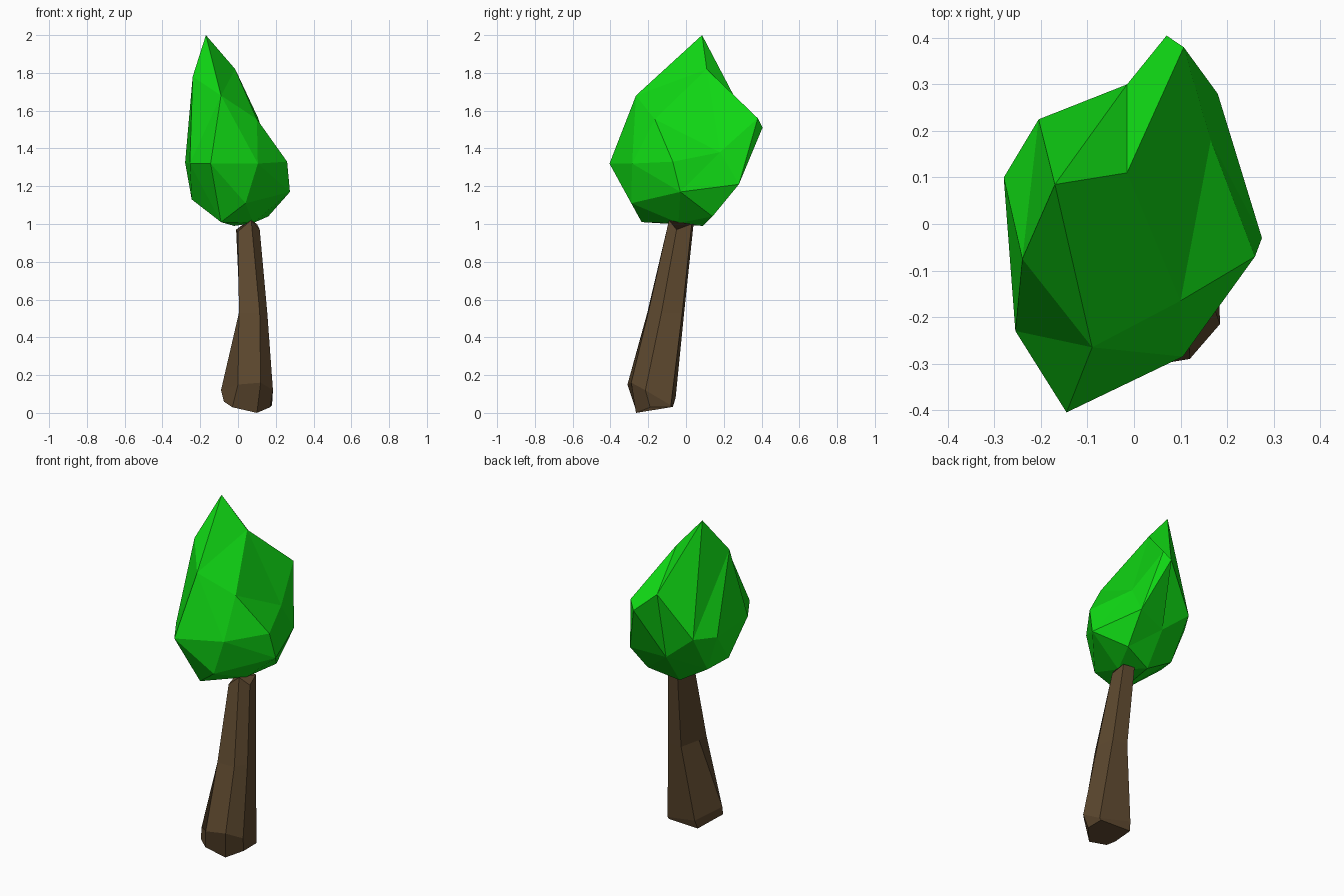
import bpy, bmesh
from mathutils import Vector

if "Cube" in bpy.data.objects:
    bpy.data.objects.remove(bpy.data.objects["Cube"])


def material(name, rgb):
    m = bpy.data.materials.new(name)
    m.diffuse_color = (*rgb, 1)
    m.use_nodes = True
    m.node_tree.nodes["Principled BSDF"].inputs["Base Color"].default_value = m.diffuse_color
    return m


def finish(bm, name, mat):
    bmesh.ops.recalc_face_normals(bm, faces=bm.faces[:])
    mesh = bpy.data.meshes.new(name)
    bm.to_mesh(mesh)
    bm.free()
    mesh.materials.append(mat)
    bpy.context.collection.objects.link(bpy.data.objects.new(name, mesh))


leaf = material("leaf_green", (0.005, 0.68, 0.007))
bark = material("bark_brown", (0.11, 0.065, 0.028))

# Trunk: leaning six-sided rings, foot to crown, joined by walls
rings = [
    [(-.03, -.27, .03), (.1, -.265, 0), (.17, -.19, .03), (.17, -.08, .03), (-.03, -.07, .03), (-.075, -.25, .06)],
    [(0, -.31, .15), (.12, -.29, .16), (.185, -.215, .12), (.18, -.08, .04), (-.02, -.055, .08), (-.09, -.22, .12)],
    [(.005, -.205, .53), (.115, -.2, .53), (.155, -.13, .53), (.135, -.02, .53), (.04, -.01, .53), (.01, -.14, .53)],
    [(0, -.09, .96), (.07, -.09, 1.02), (.115, -.05, .97), (.1, .03, 1), (.03, .04, 1), (-.01, -.03, .97)],
]
bm = bmesh.new()
loops = [[bm.verts.new(p) for p in ring] for ring in rings]
for low, high in zip(loops, loops[1:]):
    for i in range(6):
        j = (i + 1) % 6
        bm.faces.new((low[i], low[j], high[j], high[i]))
bm.faces.new(loops[0])
bm.faces.new(loops[-1])
finish(bm, "trunk", bark)

# Crown: corner points of the faceted foliage
corners = [
    (-.17, .085, 2), (-.015, .11, 1.82), (-.24, -.075, 1.78), (-.09, -.265, 1.68),      # tip
    (-.015, .3, 1.59), (.107, .38, 1.56), (.1, -.165, 1.555), (.07, .405, 1.51),        # shoulder
    (.165, .18, 1.38), (.26, -.07, 1.33), (.105, -.285, 1.32), (-.145, -.405, 1.32),    # waist
    (-.255, -.23, 1.32), (-.28, .1, 1.325), (-.205, .225, 1.335),
    (.18, .28, 1.21), (.275, -.03, 1.17), (-.02, .22, 1.18), (-.245, -.06, 1.13),       # underside
    (.04, -.29, 1.11), (-.2, .08, 1.1), (.16, .14, 1.04), (-.09, -.235, 1.01),
    (.08, -.04, 1.005), (-.02, .09, .99),
]
# Skin the corners as a hull on a unit ball, then move them out to their places
bm = bmesh.new()
index = bm.verts.layers.int.new("corner")
for n, (x, y, z) in enumerate(corners):
    v = bm.verts.new(Vector((x / .28, y / .4, (z - 1.42) / .5)).normalized())
    v[index] = n
bmesh.ops.convex_hull(bm, input=bm.verts[:])
bmesh.ops.recalc_face_normals(bm, faces=bm.faces[:])
for v in bm.verts:
    v.co = corners[v[index]]
finish(bm, "crown", leaf)
